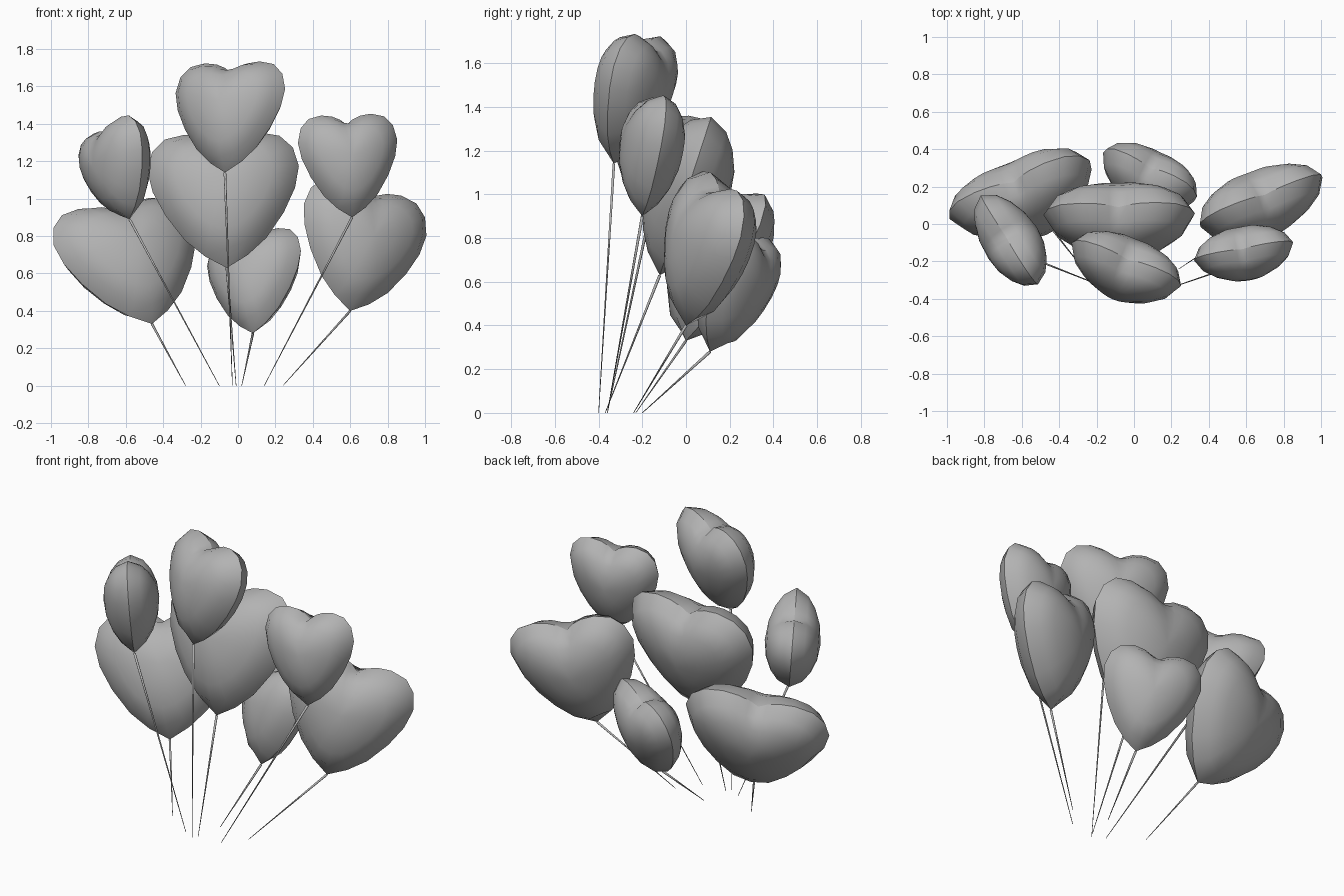
import bpy, bmesh
from math import radians, sqrt
from mathutils import Matrix, Vector

cube = bpy.data.objects.get("Cube")
if cube:
    bpy.data.objects.remove(cube, do_unlink=True)

grey = bpy.data.materials.new("balloon_grey")
grey.use_nodes = True
grey.diffuse_color = (0.45, 0.45, 0.45, 1)
grey.node_tree.nodes["Principled BSDF"].inputs["Base Color"].default_value = (0.45, 0.45, 0.45, 1)

# Half outline of a heart, from the tip up to the cleft (unit width and height)
HALF = [(0, 0), (.14, .09), (.27, .215), (.39, .4), (.47, .58), (.5, .74),
        (.465, .88), (.38, .97), (.25, 1), (.14, .985), (.06, .95), (0, .9)]
OUTLINE = [Vector((x, 0, z)) for x, z in HALF + [(-x, z) for x, z in HALF[-2:0:-1]]]
CENTRE = Vector((0, 0, .58))
RINGS = (.9, .7, .4)


def add_object(name, bm):
    bmesh.ops.recalc_face_normals(bm, faces=bm.faces)
    for f in bm.faces:
        f.smooth = True
    mesh = bpy.data.meshes.new(name)
    bm.to_mesh(mesh)
    bm.free()
    mesh.materials.append(grey)
    ob = bpy.data.objects.new(name, mesh)
    bpy.context.collection.objects.link(ob)
    return ob


def soften(points):
    """Round off the cleft and tip a little, as the rubber does away from the seam."""
    n = len(points)
    return [(points[i - 1] + points[i] + points[(i + 1) % n]) / 3 for i in range(n)]


def heart(name, tip, width, height, depth, yaw, lean, roll):
    """Puffed heart: two domes of shrinking, softening rings joined at a sharp seam."""
    bm = bmesh.new()
    n = len(OUTLINE)
    seam = [bm.verts.new(p) for p in OUTLINE]
    for side in (-1, 1):
        previous, shape = seam, OUTLINE
        for s in RINGS:
            shape = soften(shape)
            puff = Vector((0, side / 2 * sqrt(1 - s * s), 0))
            ring = [bm.verts.new(CENTRE.lerp(p, s) + puff) for p in shape]
            for i in range(n):
                j = (i + 1) % n
                bm.faces.new((previous[i], previous[j], ring[j], ring[i]))
            previous = ring
        pole = bm.verts.new(CENTRE + Vector((0, side / 2, 0)))
        for i in range(n):
            bm.faces.new((previous[i], previous[(i + 1) % n], pole))
    for i in range(n):
        bm.edges.get((seam[i], seam[(i + 1) % n])).smooth = False
    turn = (Matrix.Rotation(radians(yaw), 4, 'Z')
            @ Matrix.Rotation(radians(-lean), 4, 'X')
            @ Matrix.Rotation(radians(roll), 4, 'Y'))
    bm.transform(Matrix.Translation(tip) @ turn @ Matrix.Diagonal((width, depth, height, 1)))
    return add_object(name, bm)


def string(name, top, bottom):
    """Thin string tapering towards the hand end."""
    top, bottom = Vector(top), Vector(bottom)
    axis = top - bottom
    bm = bmesh.new()
    bmesh.ops.create_cone(bm, cap_ends=True, segments=6, radius1=.0015, radius2=.007,
                          depth=axis.length)
    bm.transform(Matrix.Translation((top + bottom) / 2)
                 @ axis.to_track_quat('Z', 'Y').to_matrix().to_4x4())
    return add_object(name, bm)


# name, tip, width, height, depth, yaw, lean back, roll, string end
BALLOONS = [
    ("top", (-.07, -.33, 1.14), .63, .61, .33, -22, 15, -2, (-.03, -.4)),
    ("right_front", (.61, -.2, .9), .54, .555, .29, 10, 8, -2, (.14, -.36)),
    ("left_front", (-.58, -.17, .89), .58, .53, .31, -57, -4, -18, (-.1, -.36)),
    ("centre", (-.06, -.12, .63), .81, .755, .39, 0, 18, -2, (-.01, -.37)),
    ("left_back", (-.46, 0, .33), .82, .72, .38, 19, 25, -9, (-.28, -.23)),
    ("small_back", (.08, .11, .28), .56, .58, .31, -28, 19, -9, (.02, -.2)),
    ("right_back", (.6, 0, .4), .72, .69, .36, 23, 10, 14, (.24, -.24)),
]
for label, tip, width, height, depth, yaw, lean, roll, end in BALLOONS:
    heart(label + "_heart_balloon", tip, width, height, depth, yaw, lean, roll)
    string(label + "_string", tip, (*end, 0))
